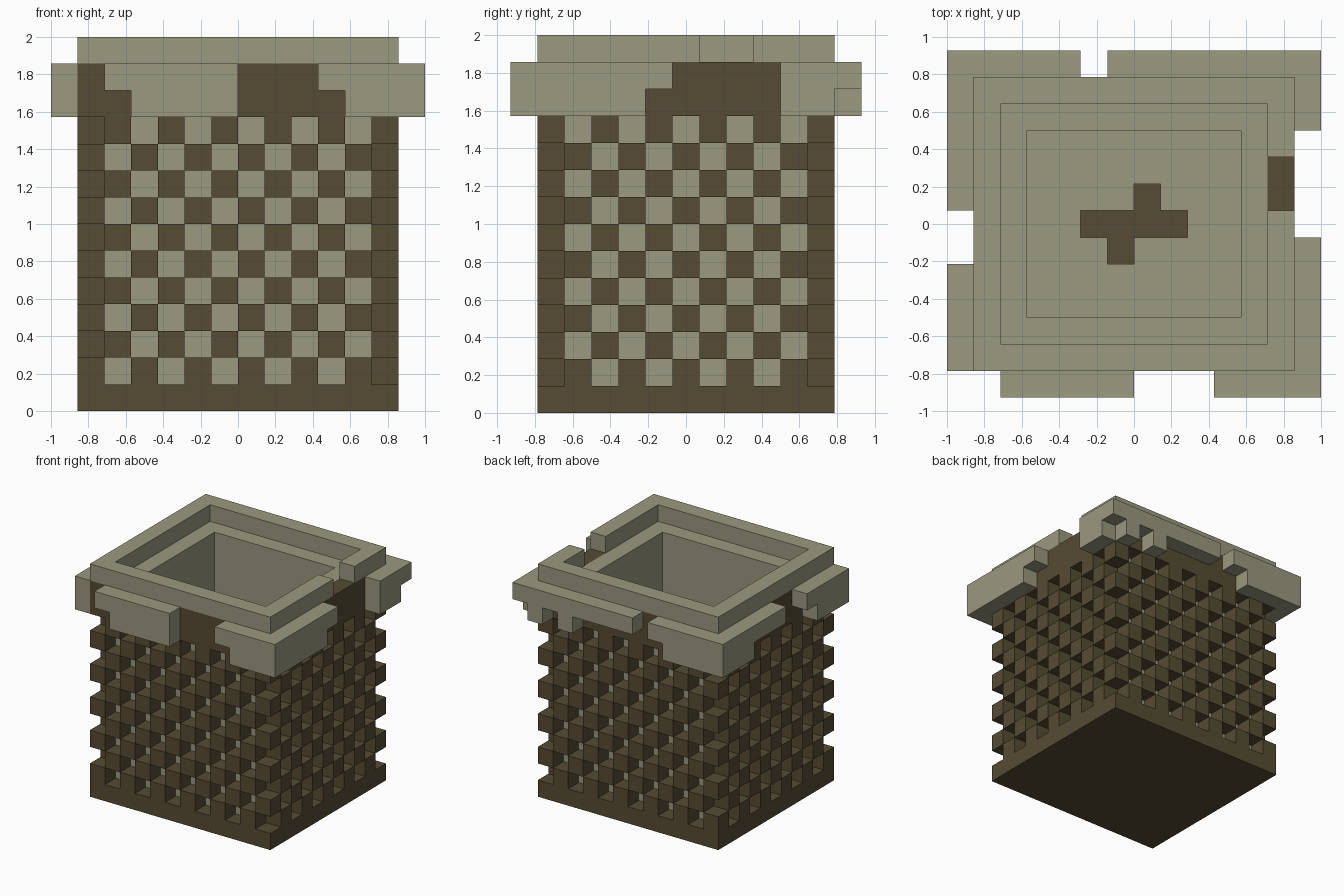
import bpy
import bmesh
from mathutils import Vector

cube = bpy.data.objects.get("Cube")
if cube:
    bpy.data.objects.remove(cube)

U = 1 / 7                          # edge length of one block
ORIGIN = Vector((-7, -6.5, 0))     # block grid corner, in blocks


def material(name, colour):
    mat = bpy.data.materials.new(name)
    mat.use_nodes = True
    mat.diffuse_color = colour
    mat.node_tree.nodes["Principled BSDF"].inputs["Base Color"].default_value = colour
    return mat


stone = material("pale_stone", (0.328, 0.319, 0.216, 1))
wood = material("dark_wood", (0.093, 0.072, 0.034, 1))


def box(x, y, z):
    """Set of blocks filling three half-open ranges."""
    return {(i, j, k) for i in range(*x) for j in range(*y) for k in range(*z)}


def ring(inset, z):
    """One-block-thick rectangular wall, inset from the grid border."""
    a, b, c = inset, 14 - inset, 13 - inset
    return box((a, b), (a, c), z) - box((a + 1, b - 1), (a + 1, c - 1), z)


def build(name, blocks, mat):
    """Mesh the outer skin of a set of blocks."""
    bm = bmesh.new()
    verts = {}

    def corner(p):
        key = tuple(p)
        if key not in verts:
            verts[key] = bm.verts.new((Vector(key) + ORIGIN) * U)
        return verts[key]

    for block in sorted(blocks):
        for axis in range(3):
            for side in (0, 1):
                near = list(block)
                near[axis] += 2 * side - 1
                if tuple(near) in blocks:
                    continue
                u, v = (axis + 1) % 3, (axis + 2) % 3
                loop = []
                for du, dv in ((0, 0), (1, 0), (1, 1), (0, 1)):
                    p = list(block)
                    p[axis] += side
                    p[u] += du
                    p[v] += dv
                    loop.append(corner(p))
                bm.faces.new(loop if side else loop[::-1])
    mesh = bpy.data.meshes.new(name)
    bm.to_mesh(mesh)
    bm.free()
    mesh.materials.append(mat)
    obj = bpy.data.objects.new(name, mesh)
    bpy.context.scene.collection.objects.link(obj)


# Solid base slab
build("base", box((1, 13), (1, 12), (0, 1)), wood)

# Lattice wall: alternating blocks
build("lattice_wall", {c for c in ring(1, (1, 11)) if sum(c) % 2}, wood)

# Solid band above the lattice
build("upper_band", ring(1, (11, 13)), wood)

# Inner lining and the floor, which has a small opening in the middle
opening = box((5, 9), (6, 7), (1, 2)) | {(7, 7, 1), (6, 5, 1)}
build("lining", ring(2, (1, 13)) | (box((3, 11), (3, 10), (1, 2)) - opening), stone)

# Top rim with a gap on one side
build("rim", ring(1, (13, 14)) - box((12, 13), (7, 9), (13, 14)), stone)

# Ragged overhang: '#' is two blocks tall, '-' only the upper block, '.' a gap
sides = {
    "front": ("..-####...-###", lambda n: (n, 0)),
    "back": ("####-.----#-#-", lambda n: (n, 12)),
    "right": ("#####-....###", lambda n: (13, n)),
    "left": (".###-..---###", lambda n: (0, n)),
}
upper, lower = set(), set()
for pattern, place in sides.values():
    for n, mark in enumerate(pattern):
        if mark in "#-":
            upper.add((*place(n), 12))
        if mark == "#":
            lower.add((*place(n), 11))
lower.discard((13, 12, 11))
build("overhang", upper | lower, stone)
